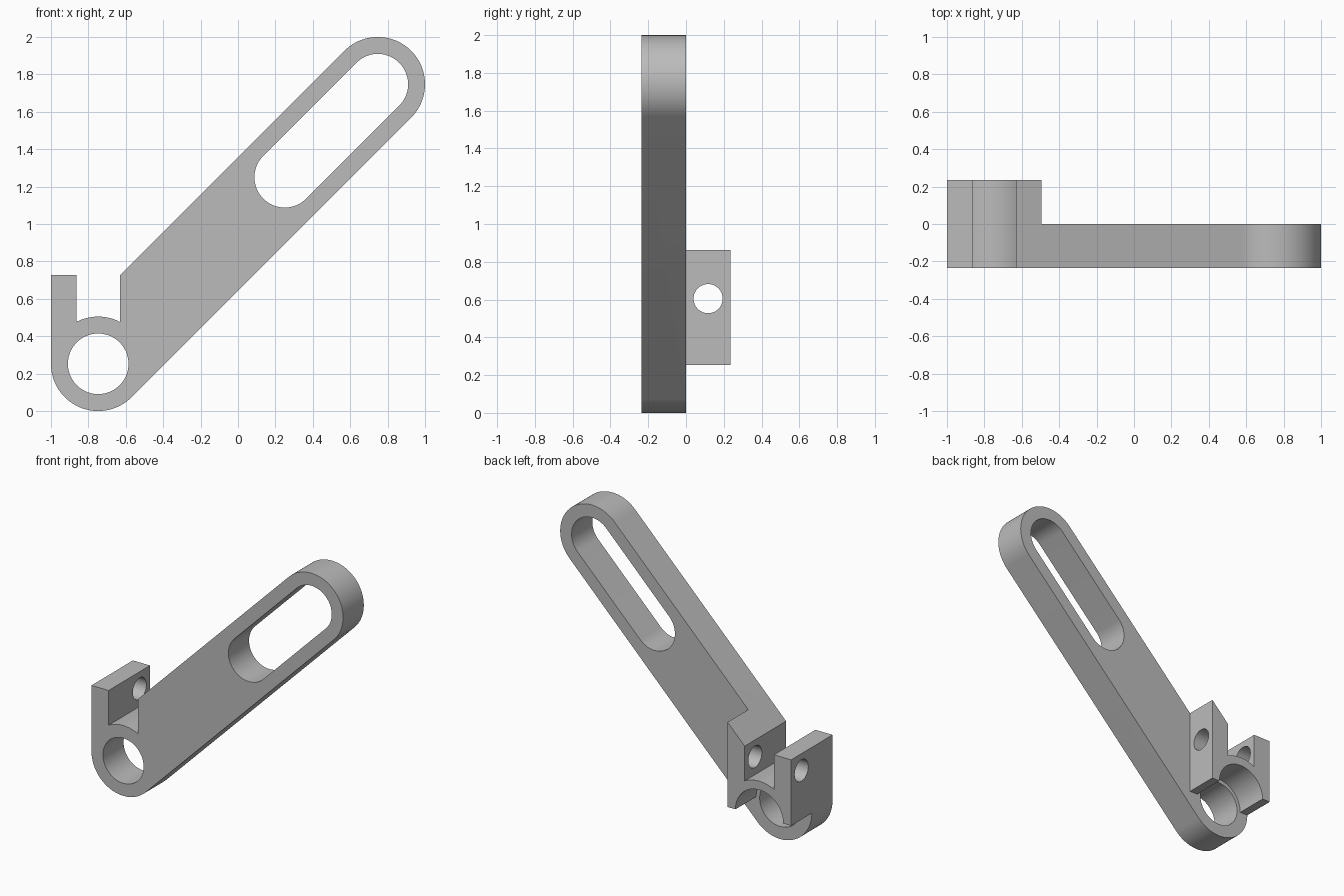
import bpy, bmesh, math

cube = bpy.data.objects.get("Cube")
if cube:
    bpy.data.objects.remove(cube, do_unlink=True)

R = 0.2525                      # outer radius of both rounded ends
LOW, HIGH = (R - 1, R), (1 - R, 2 - R)
BORE = 0.162                    # radius of pivot bore and slot
DEPTH = 0.235
GAP = 0.1165                    # half width of the clamp gap
LUG_TOP = LOW[0] + GAP + 1 + R * math.sqrt(2)


def arc(centre, radius, start, end, steps=40):
    angles = [math.radians(start + (end - start) * i / steps) for i in range(steps + 1)]
    return [(centre[0] + radius * math.cos(a), centre[1] + radius * math.sin(a)) for a in angles]


def circle(centre, radius):
    return arc(centre, radius, 0, 360, 72)[:-1]


def prism(name, points, near, far, axis="Y"):
    """Extrude a closed profile along Y (profile in x, z) or X (profile in y, z)."""
    def place(p, d):
        return (p[0], d, p[1]) if axis == "Y" else (d, p[0], p[1])
    bm = bmesh.new()
    rings = [[bm.verts.new(place(p, d)) for p in points] for d in (near, far)]
    for ring in rings:
        bm.faces.new(ring)
    n = len(points)
    for i in range(n):
        j = (i + 1) % n
        bm.faces.new((rings[0][i], rings[0][j], rings[1][j], rings[1][i]))
    bmesh.ops.recalc_face_normals(bm, faces=bm.faces)
    mesh = bpy.data.meshes.new(name)
    bm.to_mesh(mesh)
    bm.free()
    obj = bpy.data.objects.new(name, mesh)
    bpy.context.collection.objects.link(obj)
    return obj


def rectangle(x0, z0, x1, z1):
    return [(x0, z0), (x1, z0), (x1, z1), (x0, z1)]


def cut(body, cutter):
    cutter.hide_render = True
    mod = body.modifiers.new("cut", "BOOLEAN")
    mod.operation, mod.solver, mod.object = "DIFFERENCE", "EXACT", cutter
    bpy.context.view_layer.objects.active = body
    bpy.ops.object.modifier_apply(modifier=mod.name)
    bpy.data.objects.remove(cutter, do_unlink=True)


# Full silhouette: round foot, slanted arm, round head, clamp gap with saddle, short lug
saddle = math.degrees(math.acos(GAP / R))
outline = arc(LOW, R, 180, 315) + arc(HIGH, R, -45, 135)
outline += [(LOW[0] + GAP, LUG_TOP)] + arc(LOW, R, saddle, 180 - saddle, 24)
outline += [(LOW[0] - GAP, LUG_TOP), (-1, LUG_TOP)]
arm = prism("slotted_clamp_arm", outline, -DEPTH, DEPTH)

# Thin the arm behind, leaving only the clamp block at full depth
cut(arm, prism("arm_relief", rectangle(LOW[0] + R, -1, 2, 3), 0, 1))
cut(arm, prism("foot_relief", rectangle(-2, -1, 2, R), 0, 1))

# Pivot bore, wider half-round seat behind it, long slot
cut(arm, prism("pivot_bore", circle(LOW, BORE), -1, 1))
cut(arm, prism("rear_seat", circle(LOW, 0.19), 0, 1))
slot = arc(HIGH, BORE, -45, 135) + arc((0.25, 1.25), BORE, 135, 315)
cut(arm, prism("slot", slot, -1, 1))

# Clamp bolt hole through both lugs
cut(arm, prism("bolt_hole", circle((0.117, 0.605), 0.077), -2, 0, "X"))

# Plain grey finish
grey = bpy.data.materials.new("plain_grey")
grey.use_nodes = True
colour = (0.5, 0.5, 0.5, 1)
grey.diffuse_color = colour
grey.node_tree.nodes["Principled BSDF"].inputs["Base Color"].default_value = colour
arm.data.materials.clear()
arm.data.materials.append(grey)

bpy.ops.object.select_all(action="DESELECT")
arm.select_set(True)
bpy.context.view_layer.objects.active = arm
bpy.ops.object.shade_smooth_by_angle(angle=math.radians(30))
